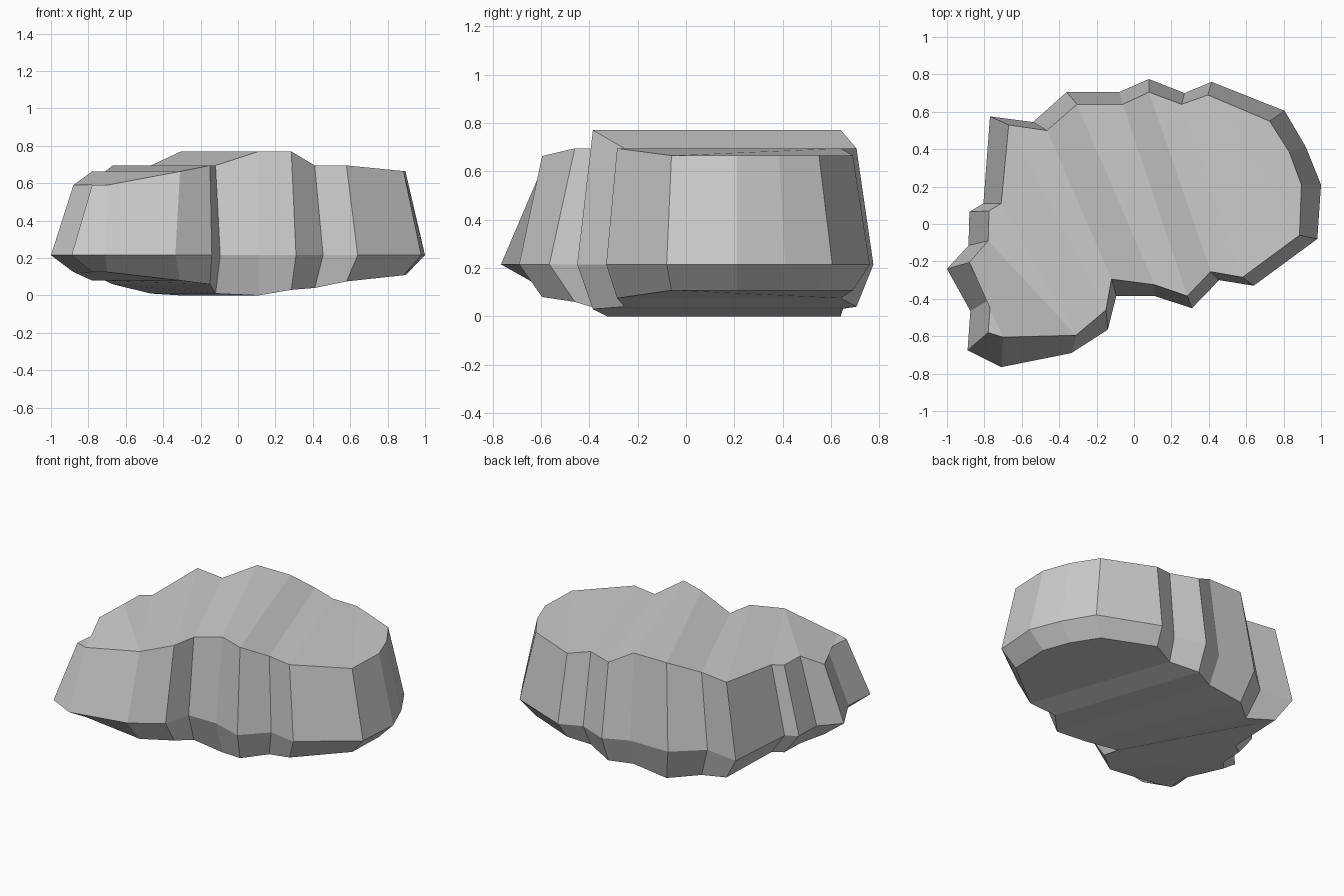
import bpy, bmesh

if "Cube" in bpy.data.objects:
    bpy.data.objects.remove(bpy.data.objects["Cube"])

# Widest outline of the rock, clockwise seen from above
WAIST = [(-.77, .575), (-.54, .545), (-.36, .705), (-.08, .705), (.08, .775),
         (.27, .70), (.415, .76), (.805, .605), (.92, .41), (1, .21),
         (.98, -.08), (.64, -.33), (.455, -.30), (.31, -.45), (.11, -.385),
         (-.095, -.385), (-.14, -.565), (-.335, -.69), (-.71, -.765), (-.89, -.675),
         (-.875, -.465), (-1, -.24), (-.885, -.115), (-.88, .065), (-.805, .11)]
# Inset outline shared by the top and the underside
INSET = [(-.67, .53), (-.465, .50), (-.305, .64), (-.06, .64), (.08, .705),
         (.255, .64), (.395, .69), (.725, .55), (.83, .385), (.895, .21),
         (.885, -.06), (.58, -.285), (.41, -.255), (.285, -.385), (.11, -.325),
         (-.12, -.295), (-.15, -.46), (-.31, -.595), (-.70, -.605), (-.78, -.58),
         (-.765, -.40), (-.88, -.205), (-.78, -.09), (-.775, .07), (-.71, .11)]
# Creases across the slab: back corner, front corner, top height, bottom height
CREASES = [(21, 18, .59, .125), (22, 17, .663, .08), (24, 17, .663, .08),
           (0, 16, .695, .06), (1, 15, .695, .01), (2, 14, .77, 0),
           (3, 13, .77, .03), (4, 12, .695, .04), (5, 11, .695, .075),
           (6, 10, .665, .108)]
WAIST_Z = .215

# Corner heights: ends of the rock first, then each crease
top_z = [.665 if x > 0 else .59 for x, y in INSET]
low_z = [.108 if x > 0 else .125 for x, y in INSET]
for a, b, top, low in CREASES:
    for i in (a, b):
        top_z[i], low_z[i] = top, low
top_z[23], low_z[23] = .663, .08

bm = bmesh.new()
n = len(WAIST)
waist = [bm.verts.new((x, y, WAIST_Z)) for x, y in WAIST]


def build_cap(heights):
    """Ring of sloping sides plus a cap folded along the creases."""
    ring = [bm.verts.new((x, y, z)) for (x, y), z in zip(INSET, heights)]
    caps = [bm.faces.new(ring)]
    for a, b, *_ in CREASES:
        for face in caps:
            if ring[a] in face.verts[:] and ring[b] in face.verts[:]:
                caps.append(bmesh.utils.face_split(face, ring[a], ring[b])[0])
                break
    for i in range(n):
        j = (i + 1) % n
        bm.faces.new((waist[i], waist[j], ring[j], ring[i]))


# Upper and lower halves
build_cap(top_z)
build_cap(low_z)
bmesh.ops.recalc_face_normals(bm, faces=bm.faces)

mesh = bpy.data.meshes.new("rock_slab")
bm.to_mesh(mesh)
bm.free()
bpy.context.collection.objects.link(bpy.data.objects.new("rock_slab", mesh))
